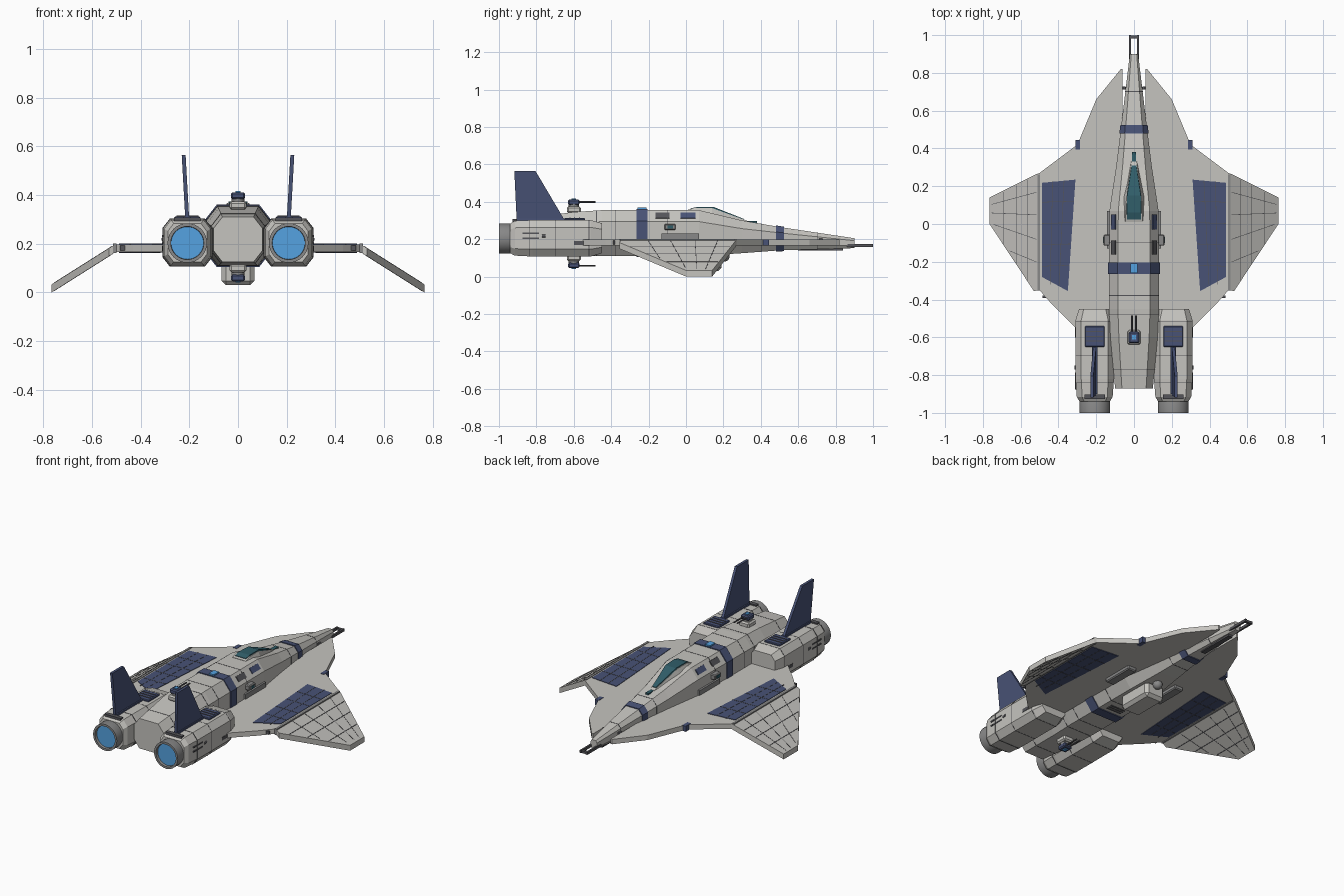
import bpy, bmesh, math
from mathutils import Matrix, Vector

if "Cube" in bpy.data.objects:
    bpy.data.objects.remove(bpy.data.objects["Cube"])


def material(name, rgb):
    m = bpy.data.materials.new(name)
    m.diffuse_color = (*rgb, 1)
    m.use_nodes = True
    m.node_tree.nodes["Principled BSDF"].inputs["Base Color"].default_value = m.diffuse_color
    return m


NAVY = material("navy", (0.065, 0.085, 0.18))
TEAL = material("teal_glass", (0.03, 0.11, 0.14))
GLOW = material("engine_glow", (0.09, 0.36, 0.75))
DARK = material("dark_metal", (0.09, 0.09, 0.1))
HULL = material("hull", (0.56, 0.55, 0.52))
STEEL = material("steel", (0.25, 0.25, 0.25))


def finish(name, bm, mat=HULL, mirror=False, bevel=0, smooth=False):
    bmesh.ops.recalc_face_normals(bm, faces=bm.faces)
    me = bpy.data.meshes.new(name)
    bm.to_mesh(me)
    bm.free()
    if mat:
        me.materials.append(mat)
    if smooth:
        me.shade_smooth()
        me.set_sharp_from_angle(angle=math.radians(35))
    ob = bpy.data.objects.new(name, me)
    bpy.context.collection.objects.link(ob)
    if bevel:
        b = ob.modifiers.new("bevel", 'BEVEL')
        b.width, b.segments = bevel, 1
    if mirror:
        ob.modifiers.new("mirror", 'MIRROR')
    return ob


def loft(name, rings, mat=HULL, **kw):
    bm = bmesh.new()
    vs = [[bm.verts.new(p) for p in r] for r in rings]
    n = len(vs[0])
    for a, b in zip(vs, vs[1:]):
        for i in range(n):
            bm.faces.new((a[i], a[(i + 1) % n], b[(i + 1) % n], b[i]))
    bm.faces.new(vs[0])
    bm.faces.new(vs[-1])
    return finish(name, bm, mat, **kw)


def slab(name, pts, z, t, mat=HULL, **kw):
    """Plan-view outline with thickness t, centred on height z (number or function of x)."""
    f = z if callable(z) else (lambda x: z)
    return loft(name, [[(x, y, f(x) + s * t / 2) for x, y in pts] for s in (-1, 1)], mat, **kw)


def box(name, c, size, mat=HULL, rot=0, **kw):
    bm = bmesh.new()
    m = Matrix.Translation(c) @ Matrix.Rotation(rot, 4, 'Y') @ Matrix.Diagonal((*size, 1))
    bmesh.ops.create_cube(bm, size=1, matrix=m)
    return finish(name, bm, mat, **kw)


def tube(name, c, r, length, mat=HULL, axis='Y', seg=12, **kw):
    bm = bmesh.new()
    rot = Matrix.Rotation(math.pi / 2, 4, 'X') if axis == 'Y' else Matrix.Identity(4)
    bmesh.ops.create_cone(bm, cap_ends=True, segments=seg, radius1=r, radius2=r,
                          depth=length, matrix=Matrix.Translation(c) @ rot)
    return finish(name, bm, mat, smooth=True, **kw)


def octagon(y, w, zb, zt, cx=0, kx=0.36, kz=0.25):
    a, h = w * (1 - kx), (zt - zb) * kz
    p = [(a, zb), (w, zb + h), (w, zt - h), (a, zt), (-a, zt), (-w, zt - h), (-w, zb + h), (-a, zb)]
    return [(cx + x, y, z) for x, z in p]


# Fuselage: stations of y, half width, bottom, top
BODY = [(-0.87, .10, .125, .31), (-0.6, .125, .11, .345), (-0.45, .133, .11, .355), (0.07, .13, .11, .355),
        (0.3, .095, .125, .30), (0.5, .07, .14, .265), (0.9, .022, .152, .205)]


def station(y, grow=0):
    for a, b in zip(BODY, BODY[1:]):
        if a[0] <= y <= b[0]:
            k = (y - a[0]) / (b[0] - a[0])
            w, zb, zt = (a[i] + (b[i] - a[i]) * k for i in (1, 2, 3))
            return octagon(y, w + grow, zb - grow, zt + grow)


loft("fuselage", [octagon(*s) for s in BODY])
for name, y0, y1 in (("mid_band", -.265, -.205), ("nose_band", .48, .525)):
    loft(name, [station(y0, .005), station(y1, .005)], NAVY)
for i, y in enumerate((-.77, -.48, -.38, -.1, .4, .7)):
    loft(f"hull_seam_{i}", [station(y, .001), station(y + .003, .001)], DARK)

# Cockpit canopy: grey frame with glass above it


def canopy(name, st, mat):
    loft(name, [[(-b, y, z - .05), (b, y, z - .05), (t, y, z), (-t, y, z)] for y, b, t, z in st], mat)


canopy("canopy_frame", [(.01, .065, .045, .357), (.05, .07, .045, .368), (.14, .065, .04, .366), (.33, .028, .014, .297)], HULL)
canopy("canopy_glass", [(.025, .045, .036, .364), (.06, .055, .038, .373), (.15, .05, .036, .371), (.31, .025, .012, .308)], TEAL)
box("nose_window", (0, .355, .291), (.022, .05, .01), TEAL)
box("spine_light", (0, -.235, .362), (.035, .05, .012), GLOW)

# Nose fork and under-nose rail
box("fork_prong", (.021, .93, .166), (.011, .14, .016), DARK, mirror=True)
box("fork_tip", (0, .99, .166), (.052, .016, .014), DARK)
box("nose_rail", (0, .72, .145), (.03, .24, .014), DARK)
tube("nose_sensor", (.052, .72, .195), .008, .018, DARK, mirror=True)
box("nose_sensor_strut", (.042, .72, .195), (.03, .008, .008), DARK, mirror=True)

# Fuselage side fittings
box("shoulder_vent", (.108, -.125, .326), (.035, .075, .008), DARK, rot=.93, mirror=True)
box("shoulder_window", (.107, .01, .326), (.035, .08, .008), NAVY, rot=.93, mirror=True)
box("side_pod", (.143, -.085, .265), (.035, .06, .033), STEEL, bevel=.005, mirror=True)
box("side_pod_lens", (.161, -.085, .265), (.004, .03, .018), TEAL, mirror=True)
box("root_intake", (.132, -.03, .215), (.02, .2, .03), STEEL, mirror=True)

# Inner wing
WING = [(.06, .82), (.07, .82), (.20, .66), (.30, .42), (.50, .27), (.50, -.35), (.43, -.43), (.30, -.56), (.08, -.56), (.06, .3)]
slab("inner_wing", WING, .182, .03, mirror=True)
slab("wing_panel", [(.31, .235), (.488, .218), (.488, -.28), (.35, -.355)], .182, .036, NAVY, mirror=True)
for i in range(1, 5):
    y = .235 - i * .113
    x = .31 + i * .0077
    slab(f"wing_panel_seam_{i}", [(x, y), (.488, y - .005), (.488, y - .008), (x, y - .003)], .182, .038, DARK, mirror=True)
for i, f in enumerate((.33, .67)):
    a, b = .31 + .178 * f, .35 + .138 * f
    slab(f"wing_panel_rib_{i}", [(a, .228), (a + .003, .228), (b + .003, -.32), (b, -.32)], .182, .038, DARK, mirror=True)
box("wing_edge_light", (.298, .42, .182), (.025, .05, .034), NAVY, mirror=True)
box("wing_rear_vent", (.46, -.385, .182), (.05, .012, .02), DARK, rot=0, mirror=True)

# Drooping outer wing with hinge and panel seams


def droop(x):
    return .184 - (x - .5) * .632


slab("outer_wing", [(.50, .27), (.515, .265), (.765, .14), (.765, 0), (.53, -.355), (.50, -.35)], droop, .033, mirror=True)
slab("wing_hinge", [(.498, .262), (.512, .262), (.512, -.353), (.498, -.353)], .181, .038, STEEL, mirror=True)
for i, (x, y0, y1) in enumerate(((.56, .235, -.3), (.62, .205, -.21), (.69, .17, -.105))):
    slab(f"outer_seam_{i}", [(x, y0), (x + .003, y0), (x + .003, y1), (x, y1)], droop, .0355, DARK, mirror=True)
for i, (ya, yb, xe) in enumerate(((.17, .105, .755), (.05, .06, .755), (-.08, 0.0, .745), (-.2, -.14, .66))):
    slab(f"outer_cross_seam_{i}", [(.515, ya), (xe, yb), (xe, yb - .003), (.515, ya - .003)], droop, .0355, DARK, mirror=True)

# Engine nacelles
EX, EZ = .208, .203


def nac(y, w, zb, zt):
    return octagon(y, w, zb, zt, EX, .3, .2)


loft("engine_nacelle", [nac(-.94, .08, .125, .283), nac(-.915, .095, .112, .298), nac(-.82, .102, .107, .302),
                        nac(-.51, .102, .107, .302), nac(-.45, .083, .125, .285)], mirror=True)
for i, y in enumerate((-.84, -.7, -.52)):
    loft(f"nacelle_seam_{i}", [nac(y, .1028, .1062, .3028), nac(y + .003, .1028, .1062, .3028)], DARK, mirror=True)


def circle(y, r):
    return [(EX + r * math.cos(a * math.pi / 16), y, EZ + r * math.sin(a * math.pi / 16)) for a in range(32)]


loft("engine_nozzle", [circle(-.92, .074), circle(-.945, .081), circle(-1, .081), circle(-1, .068), circle(-.975, .066)],
     STEEL, mirror=True, smooth=True)
tube("engine_glow_disc", (EX, -.978, EZ), .067, .012, GLOW, seg=32, mirror=True)
box("nacelle_top_panel", (EX, -.595, .304), (.105, .11, .016), NAVY, bevel=.004, mirror=True)
for i in range(3):
    box(f"top_panel_slat_{i}", (EX, -.57 - i * .025, .313), (.09, .005, .004), DARK, mirror=True)
box("fin_rear_block", (EX, -.915, .3), (.11, .025, .014), DARK, mirror=True)
for i, z in enumerate((.232, .205)):
    box(f"nacelle_slit_{i}", (.309, -.83, z), (.006, .09, .008), DARK, mirror=True)
box("nacelle_front_vent", (.308, -.56, .18), (.008, .08, .02), DARK, mirror=True)
tube("nacelle_port", (.306, -.76, .218), .009, .02, DARK, mirror=True)

# Tail fins
FIN = [(-.905, .295, .208), (-.645, .295, .208), (-.805, .565, .223), (-.918, .565, .223)]
loft("tail_fin", [[(x + s, y, z) for y, z, x in FIN] for s in (-.008, .008)], NAVY, mirror=True)
box("fin_root", (EX, -.775, .304), (.03, .25, .014), NAVY, mirror=True)

# Dorsal and ventral turrets
for name, z, s in (("top", .345, 1), ("belly", .112, -1)):
    box(f"{name}_turret_base", (0, -.6, z + s * .012), (.07, .075, .034), HULL, bevel=.008)
    tube(f"{name}_turret_ring", (0, -.6, z + s * .034), .027, .016, STEEL, axis='Z')
    box(f"{name}_turret_head", (0, -.6, z + s * .052), (.056, .06, .028), NAVY, bevel=.006)
    tube(f"{name}_turret_barrel", (.011, -.535, z + s * .054), .0045, .1, DARK, seg=8, mirror=True)
    box(f"{name}_turret_light", (0, -.6, z + s * .068), (.02, .025, .006), GLOW)

# Belly pod with sensor ball, plus belly vents
box("belly_pod", (0, .075, .077), (.134, .23, .094), HULL, bevel=.018)
bm = bmesh.new()
bmesh.ops.create_uvsphere(bm, u_segments=16, v_segments=10, radius=.028, matrix=Matrix.Translation((0, .205, .108)))
finish("belly_sensor", bm, STEEL, smooth=True)
for i in range(4):
    box(f"belly_vent_{i}", (0, -.14 - i * .018 - (.06 if i > 2 else 0), .109), (.1, .008, .006), DARK)
box("underwing_box", (.17, .09, .16), (.06, .2, .03), STEEL, bevel=.006, mirror=True)
